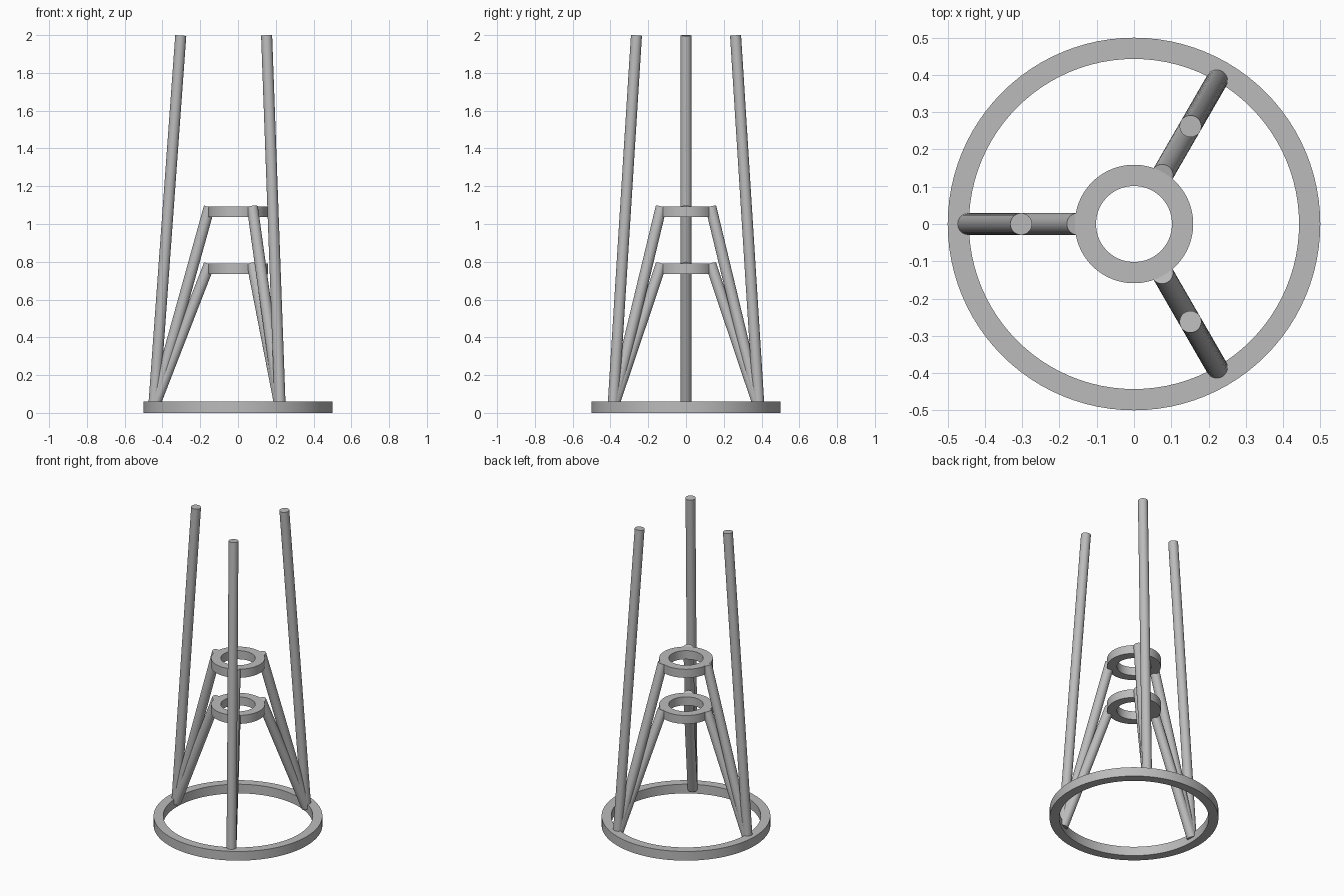
import bpy
import bmesh
import math
from mathutils import Vector

if "Cube" in bpy.data.objects:
    bpy.data.objects.remove(bpy.data.objects["Cube"], do_unlink=True)

# Single grey metal
grey = bpy.data.materials.new("grey_metal")
grey.use_nodes = True
colour = (0.5, 0.5, 0.5, 1.0)
grey.diffuse_color = colour
grey.node_tree.nodes["Principled BSDF"].inputs["Base Color"].default_value = colour

ROD_RADIUS = 0.0293
FOOT_RADIUS, FOOT_Z = 0.446, 0.03


def finish(name, bm):
    bmesh.ops.recalc_face_normals(bm, faces=bm.faces)
    mesh = bpy.data.meshes.new(name)
    bm.to_mesh(mesh)
    bm.free()
    mesh.materials.append(grey)
    obj = bpy.data.objects.new(name, mesh)
    bpy.context.collection.objects.link(obj)
    bpy.ops.object.select_all(action="DESELECT")
    bpy.context.view_layer.objects.active = obj
    obj.select_set(True)
    bpy.ops.object.shade_smooth_by_angle(angle=math.radians(35))
    return obj


def ring(name, inner, outer, bottom, top, segments=96):
    """Flat band with a rectangular section, spun about z."""
    bm = bmesh.new()
    section = [(inner, bottom), (outer, bottom), (outer, top), (inner, top)]
    verts = [bm.verts.new((r, 0, z)) for r, z in section]
    edges = [bm.edges.new((verts[i], verts[(i + 1) % 4])) for i in range(4)]
    bmesh.ops.spin(bm, geom=verts + edges, cent=(0, 0, 0), axis=(0, 0, 1),
                   angle=math.tau, steps=segments, use_merge=True)
    bmesh.ops.remove_doubles(bm, verts=bm.verts, dist=0.0001)
    return finish(name, bm)


def rod(name, angle, top_radius, top_z):
    """Round bar leaning inwards from the base ring."""
    out = Vector((math.cos(angle), math.sin(angle), 0))
    start = out * FOOT_RADIUS + Vector((0, 0, FOOT_Z))
    end = out * top_radius + Vector((0, 0, top_z))
    axis = end - start
    bm = bmesh.new()
    bmesh.ops.create_cone(bm, cap_ends=True, segments=32, radius1=ROD_RADIUS,
                          radius2=ROD_RADIUS, depth=axis.length)
    matrix = axis.to_track_quat("Z", "Y").to_matrix().to_4x4()
    matrix.translation = (start + end) / 2
    bmesh.ops.transform(bm, matrix=matrix, verts=bm.verts)
    return finish(name, bm)


# Base ring and the two small collars
ring("base_ring", 0.443, 0.5, 0, 0.06)
ring("lower_collar", 0.102, 0.159, 0.735, 0.79)
ring("upper_collar", 0.102, 0.159, 1.036, 1.092)

# Three legs, each with two braces up to the collars
for side, degrees in (("right", 180), ("back_left", 60), ("front_left", -60)):
    a = math.radians(degrees)
    rod(side + "_leg", a, 0.303, 1.998)
    rod(side + "_lower_brace", a, 0.152, 0.787)
    rod(side + "_upper_brace", a, 0.152, 1.09)
